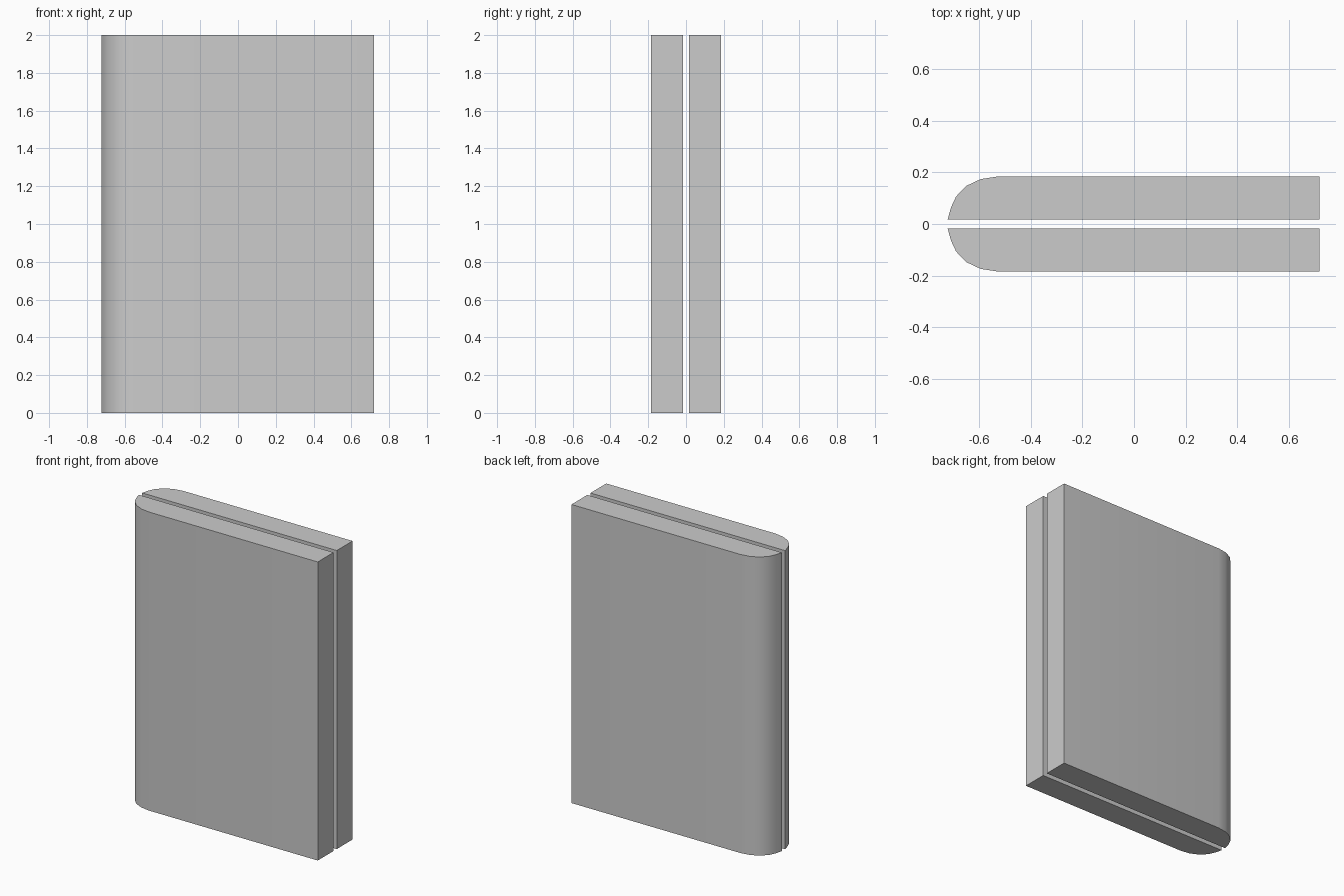
import bpy
import bmesh
import math

if "Cube" in bpy.data.objects:
    bpy.data.objects.remove(bpy.data.objects["Cube"])

HEIGHT = 2.0

# Half cross-section: flat inner face, square right end, rounded left end
PROFILE = [(0.72, 0.017), (0.72, 0.184), (-0.53, 0.184), (-0.595, 0.174),
           (-0.65, 0.148), (-0.69, 0.107), (-0.71, 0.064), (-0.723, 0.017)]


def make_panel(name, side):
    """Extrude the profile upward on one side of the central gap."""
    bm = bmesh.new()
    face = bm.faces.new([bm.verts.new((x, y * side, 0)) for x, y in PROFILE])
    result = bmesh.ops.extrude_face_region(bm, geom=[face], use_keep_orig=True)
    top = [v for v in result["geom"] if isinstance(v, bmesh.types.BMVert)]
    bmesh.ops.translate(bm, verts=top, vec=(0, 0, HEIGHT))
    bmesh.ops.recalc_face_normals(bm, faces=bm.faces)
    mesh = bpy.data.meshes.new(name)
    bm.to_mesh(mesh)
    bm.free()
    panel = bpy.data.objects.new(name, mesh)
    bpy.context.collection.objects.link(panel)

    # Smooth the rounded end, keep the square corners crisp
    bpy.ops.object.select_all(action='DESELECT')
    panel.select_set(True)
    bpy.context.view_layer.objects.active = panel
    bpy.ops.object.shade_smooth_by_angle(angle=math.radians(40))


# Two mirrored slabs with a narrow gap between them
make_panel("front_panel", -1)
make_panel("back_panel", 1)
